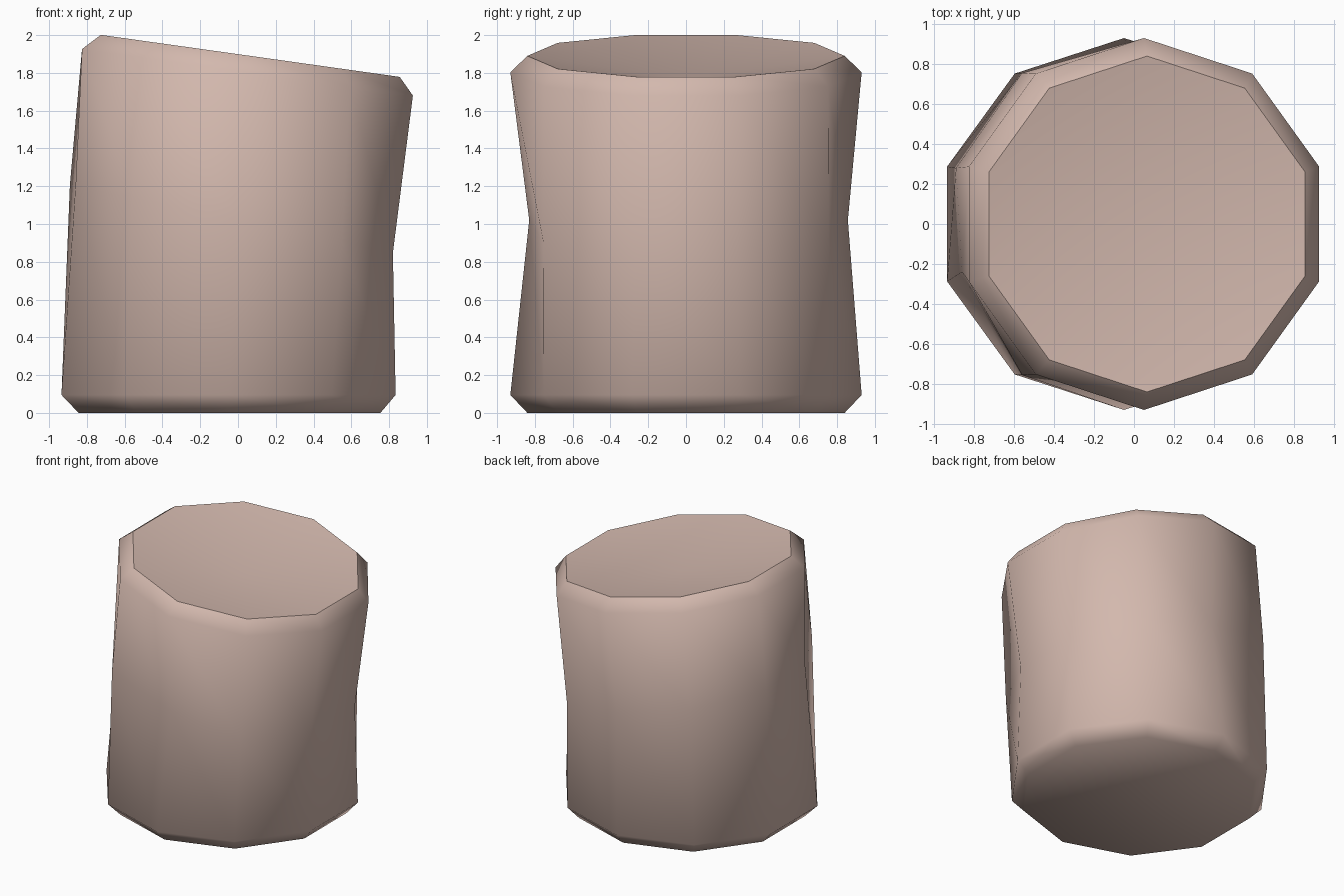
import bpy, bmesh, math

if "Cube" in bpy.data.objects:
    bpy.data.objects.remove(bpy.data.objects["Cube"])

SIDES = 10
mat = bpy.data.materials.new("dusty pink")
mat.diffuse_color = (0.65, 0.48, 0.42, 1)
mat.use_nodes = True
mat.node_tree.nodes["Principled BSDF"].inputs["Base Color"].default_value = mat.diffuse_color

bm = bmesh.new()


def ring(radius, cx, cz, tilt):
    """Ten-sided ring, leaning down toward +x by the tilt angle."""
    out = []
    for k in range(SIDES):
        a = math.radians(90 - 36 * k)
        u, v = radius * math.cos(a), radius * math.sin(a)
        out.append(bm.verts.new((cx + u * math.cos(tilt), v, cz - u * math.sin(tilt))))
    return out


lean = math.radians(8)
bottom_rim = ring(0.84, -0.045, 0.0, 0)
bottom_edge = ring(0.93, -0.05, 0.095, 0)
top_edge = ring(0.93, 0.05, 1.803, lean)
top_rim = ring(0.84, 0.065, 1.89, lean)

# uneven waist ring, clockwise from the back
waist_xy = [(0, 0.857), (0.5, 0.755), (0.82, 0.27), (0.82, -0.27), (0.55, -0.755),
            (0, -0.83), (-0.56, -0.755), (-0.86, -0.24), (-0.89, 0.28), (-0.56, 0.755)]
waist = [bm.verts.new((x, y, 1.02 - 0.21 * x)) for x, y in waist_xy]

# side walls with worn bevels
rings = [bottom_rim, bottom_edge, waist, top_edge, top_rim]
for a, b in zip(rings, rings[1:]):
    for k in range(SIDES):
        n = (k + 1) % SIDES
        bm.faces.new((a[k], b[k], b[n], a[n]))

# flat base and slightly dished top
bm.faces.new(bottom_rim)
dip = bm.verts.new((0.05, 0, 1.77))
for k in range(SIDES):
    bm.faces.new((top_rim[k], dip, top_rim[(k + 1) % SIDES]))

bmesh.ops.recalc_face_normals(bm, faces=bm.faces[:])
for f in bm.faces:
    f.smooth = True
# crisp top rim
for k in range(SIDES):
    bm.edges.get((top_rim[k], top_rim[(k + 1) % SIDES])).smooth = False

mesh = bpy.data.meshes.new("leaning_stump")
bm.to_mesh(mesh)
bm.free()
mesh.materials.append(mat)
obj = bpy.data.objects.new("leaning_stump", mesh)
bpy.context.collection.objects.link(obj)
